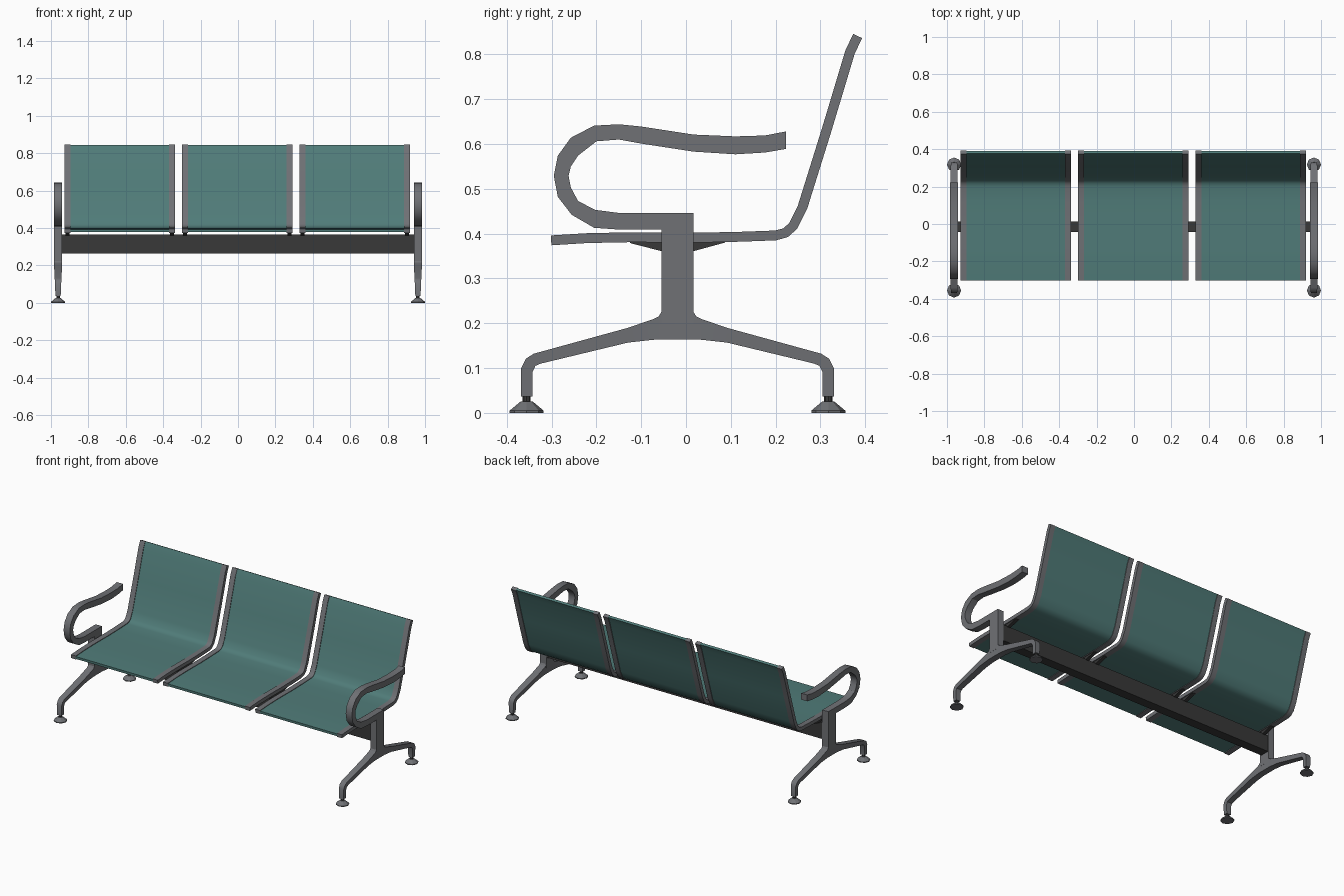
import bpy, bmesh, math

if "Cube" in bpy.data.objects:
    bpy.data.objects.remove(bpy.data.objects["Cube"])


def material(name, rgb):
    m = bpy.data.materials.new(name)
    m.diffuse_color = (*rgb, 1)
    m.use_nodes = True
    m.node_tree.nodes["Principled BSDF"].inputs["Base Color"].default_value = m.diffuse_color
    return m


GREY = material("grey metal", (0.16, 0.165, 0.178))
TEAL = material("teal seat", (0.08, 0.20, 0.19))
DARK = material("dark steel", (0.04, 0.04, 0.04))


def finish(bm, name, mat, smooth=None):
    bmesh.ops.remove_doubles(bm, verts=bm.verts, dist=1e-5)
    bmesh.ops.recalc_face_normals(bm, faces=bm.faces)
    me = bpy.data.meshes.new(name)
    bm.to_mesh(me)
    bm.free()
    me.materials.append(mat)
    ob = bpy.data.objects.new(name, me)
    bpy.context.collection.objects.link(ob)
    if smooth:
        bpy.ops.object.select_all(action='DESELECT')
        ob.select_set(True)
        bpy.context.view_layer.objects.active = ob
        bpy.ops.object.shade_smooth_by_angle(angle=math.radians(smooth))
    return ob


def strip(name, upper, lower, cx, half, mat, smooth=None):
    """Solid band between two (y, z) edge lines; half(z) is its half width in x."""
    bm = bmesh.new()
    rings = []
    for a, b in zip(upper, lower):
        rings.append([bm.verts.new((cx + s * half(z), y, z))
                      for s, (y, z) in ((-1, a), (1, a), (1, b), (-1, b))])
    for r, q in zip(rings, rings[1:]):
        for i in range(4):
            j = (i + 1) % 4
            bm.faces.new((r[i], r[j], q[j], q[i]))
    bm.faces.new(rings[0])
    bm.faces.new(rings[-1])
    return finish(bm, name, mat, smooth)


def box(name, x0, x1, y0, y1, z0, z1, mat):
    return strip(name, [(y0, z1), (y1, z1)], [(y0, z0), (y1, z0)],
                 (x0 + x1) / 2, lambda z: (x1 - x0) / 2, mat)


def lathe(name, profile, cx, cy, n, mat):
    bm = bmesh.new()
    rings = [[bm.verts.new((cx + r * math.cos(2 * math.pi * i / n),
                            cy + r * math.sin(2 * math.pi * i / n), z))
              for i in range(n)] for r, z in profile]
    for r, q in zip(rings, rings[1:]):
        for i in range(n):
            j = (i + 1) % n
            bm.faces.new((r[i], r[j], q[j], q[i]))
    bm.faces.new(rings[0])
    bm.faces.new(rings[-1])
    return finish(bm, name, mat)


def offset(path, t):
    """Both sides of a (y, z) centre line, t apart."""
    up, lo = [], []
    for i, (y, z) in enumerate(path):
        a, b = path[max(i - 1, 0)], path[min(i + 1, len(path) - 1)]
        dy, dz = b[0] - a[0], b[1] - a[1]
        k = t / 2 / math.hypot(dy, dz)
        up.append((y - dz * k, z + dy * k))
        lo.append((y + dz * k, z - dy * k))
    return up, lo


# End frames: armrest loop, post, splayed legs and feet
ARM_OUT = [(0.017, 0.409), (-0.148, 0.409), (-0.205, 0.413), (-0.255, 0.442),
           (-0.286, 0.482), (-0.295, 0.529), (-0.286, 0.574), (-0.257, 0.614),
           (-0.205, 0.641), (-0.15, 0.644), (-0.10, 0.639), (0.017, 0.621),
           (0.11, 0.617), (0.176, 0.619), (0.223, 0.628)]
ARM_IN = [(0.017, 0.446), (-0.148, 0.446), (-0.203, 0.453), (-0.241, 0.473),
          (-0.257, 0.503), (-0.262, 0.529), (-0.257, 0.55), (-0.241, 0.574),
          (-0.2, 0.606), (-0.15, 0.61), (-0.10, 0.601), (0.017, 0.583),
          (0.11, 0.577), (0.176, 0.581), (0.223, 0.589)]
LEG_UP = [(0, 0.225), (0.036, 0.225), (0.042, 0.215), (0.055, 0.209), (0.11, 0.19),
          (0.321, 0.132), (0.338, 0.121), (0.349, 0.10), (0.349, 0.037)]
LEG_LO = [(0, 0.164), (0.036, 0.164), (0.042, 0.164), (0.055, 0.163), (0.11, 0.157),
          (0.305, 0.11), (0.317, 0.105), (0.324, 0.09), (0.324, 0.037)]
POST_Y = -0.019


def leg_half(z):
    return 0.014 + 0.007 * min(1, max(0, (z - 0.05) / 0.14))


for sx, side in ((-1, "left"), (1, "right")):
    cx = sx * 0.962
    strip(side + "_armrest", ARM_OUT, ARM_IN, cx, lambda z: 0.021, GREY, 32)
    box(side + "_post", cx - 0.021, cx + 0.021, -0.055, 0.017, 0.2, 0.445, GREY)
    for sy, end in ((-1, "front"), (1, "back")):
        strip(f"{side}_{end}_leg", [(POST_Y + sy * d, z) for d, z in LEG_UP],
              [(POST_Y + sy * d, z) for d, z in LEG_LO], cx, leg_half, GREY, 32)
        fy = POST_Y + sy * 0.3365
        lathe(f"{side}_{end}_foot", [(0.038, 0), (0.038, 0.005), (0.014, 0.025)],
              cx, fy, 8, GREY)
        lathe(f"{side}_{end}_foot_stem", [(0.009, 0.02), (0.009, 0.04)], cx, fy, 8, DARK)

# Beam carrying the seats
box("beam", -0.942, 0.942, -0.043, 0.014, 0.265, 0.365, DARK)

# Seats: bent panel between two side rails, with brackets under the rails
SEAT = [(-0.301, 0.385), (-0.22, 0.39), (-0.12, 0.392), (0.02, 0.391), (0.12, 0.393),
        (0.2, 0.396), (0.222, 0.402), (0.239, 0.417), (0.26, 0.459), (0.314, 0.632),
        (0.366, 0.805), (0.383, 0.841)]
RAIL = offset(SEAT, 0.022)
PANEL = offset(SEAT, 0.015)
for n, cx in enumerate((-0.632, -0.004, 0.624), 1):
    strip(f"seat_panel_{n}", *PANEL, cx, lambda z: 0.264, TEAL, 40)
    for s, side in ((-1, "left"), (1, "right")):
        strip(f"seat_{n}_{side}_rail", *RAIL, cx + s * 0.279, lambda z: 0.0165, GREY, 32)
        strip(f"seat_{n}_{side}_bracket",
              [(-0.125, 0.383), (-0.055, 0.386), (0.017, 0.386), (0.087, 0.385)],
              [(-0.125, 0.379), (-0.055, 0.361), (0.017, 0.361), (0.087, 0.38)],
              cx + s * 0.279, lambda z: 0.011, DARK)
